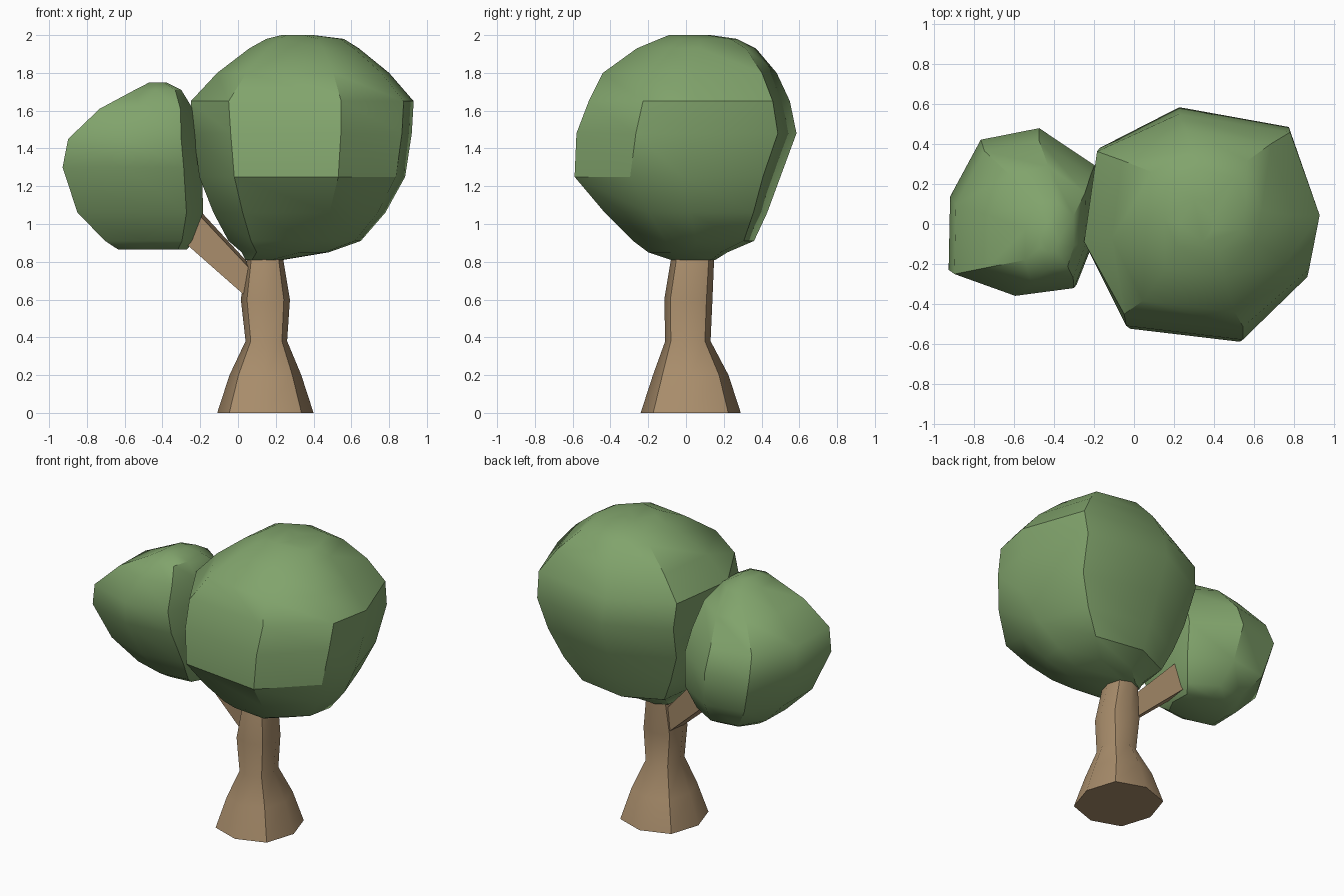
import bpy, bmesh, math
from mathutils import Vector

if "Cube" in bpy.data.objects:
    bpy.data.objects.remove(bpy.data.objects["Cube"])


def material(name, rgb):
    m = bpy.data.materials.new(name)
    m.diffuse_color = (*rgb, 1)
    m.use_nodes = True
    m.node_tree.nodes["Principled BSDF"].inputs["Base Color"].default_value = m.diffuse_color
    return m


LEAF = material("leaf_green", (0.22, 0.37, 0.15))
BARK = material("bark_brown", (0.40, 0.27, 0.15))


def loft(name, rings, mat, angle=36):
    """Skin a stack of equal-length vertex rings and cap both ends."""
    bm = bmesh.new()
    loops = [[bm.verts.new(p) for p in ring] for ring in rings]
    n = len(loops[0])
    for a, b in zip(loops, loops[1:]):
        for i in range(n):
            j = (i + 1) % n
            bm.faces.new((a[i], a[j], b[j], b[i]))
    bm.faces.new(loops[0][::-1])
    bm.faces.new(loops[-1])
    bmesh.ops.recalc_face_normals(bm, faces=bm.faces)
    me = bpy.data.meshes.new(name)
    bm.to_mesh(me)
    bm.free()
    me.materials.append(mat)
    ob = bpy.data.objects.new(name, me)
    bpy.context.collection.objects.link(ob)
    bpy.ops.object.select_all(action='DESELECT')
    ob.select_set(True)
    bpy.context.view_layer.objects.active = ob
    bpy.ops.object.shade_smooth_by_angle(angle=math.radians(angle))
    return ob


def fit(plan, sections):
    """Stretch a unit plan outline to (z, xmin, xmax, ymin, ymax) sections."""
    return [[((x0 + x1) / 2 + u * (x1 - x0) / 2,
              (y0 + y1) / 2 + v * (y1 - y0) / 2, z) for u, v in plan]
            for z, x0, x1, y0, y1 in sections]


def polygon(n, turn=0):
    return [(math.cos(2 * math.pi * i / n + turn), math.sin(2 * math.pi * i / n + turn))
            for i in range(n)]


# Trunk: slightly squared octagon, flared foot, pinched waist
D = 0.75
octagon = [(1, 0), (D, D), (0, 1), (-D, D), (-1, 0), (-D, -D), (0, -1), (D, -D)]
loft("trunk", fit(octagon, [
    (0.00, -0.11, 0.40, -0.24, 0.29),
    (0.20, -0.045, 0.335, -0.175, 0.225),
    (0.38, 0.04, 0.26, -0.11, 0.13),
    (0.60, 0.015, 0.275, -0.115, 0.14),
    (0.84, 0.05, 0.235, -0.075, 0.15)]), BARK, 43)

# Branch: square, widening outward into the small crown
start, end = Vector((0.12, 0.03, 0.63)), Vector((-0.31, 0.10, 1.05))
axis = (end - start).normalized()
side = axis.cross(Vector((0, 0, 1))).normalized()
up = side.cross(axis)
loft("branch", [[p + r * (side * c + up * s) for c, s in polygon(4, math.pi / 4)]
                for p, r in ((start, 0.08), (end, 0.12))], BARK)

# Large crown, with a small collar around the trunk top
loft("large_crown", fit([
    (-0.89, 0.65), (-0.2, 1), (0.75, 0.83), (1, 0.05), (0.91, -0.46),
    (0.35, -1), (-0.66, -0.88), (-1, -0.2)], [
    (0.81, 0.04, 0.24, -0.08, 0.155),
    (0.85, 0.02, 0.48, -0.20, 0.22),
    (0.91, -0.05, 0.65, -0.28, 0.36),
    (1.06, -0.13, 0.78, -0.43, 0.43),
    (1.25, -0.205, 0.885, -0.59, 0.50),
    (1.48, -0.235, 0.92, -0.58, 0.585),
    (1.65, -0.25, 0.93, -0.515, 0.55),
    (1.80, -0.11, 0.80, -0.44, 0.48),
    (1.93, 0.06, 0.64, -0.26, 0.37),
    (1.98, 0.15, 0.56, -0.14, 0.27),
    (2.00, 0.23, 0.40, -0.09, 0.13)]), LEAF)

# Small crown, its underside set back from the front
loft("small_crown", fit([
    (-0.54, 0.86), (0.24, 1), (0.98, 0.55), (1, -0.3), (0.74, -0.9),
    (-0.1, -1), (-0.97, -0.72), (-0.95, 0.17)], [
    (0.865, -0.64, -0.27, -0.06, 0.25),
    (0.91, -0.71, -0.235, -0.13, 0.33),
    (1.06, -0.86, -0.185, -0.23, 0.43),
    (1.30, -0.94, -0.19, -0.345, 0.48),
    (1.45, -0.91, -0.21, -0.36, 0.42),
    (1.61, -0.74, -0.24, -0.30, 0.29),
    (1.71, -0.55, -0.30, -0.23, 0.12),
    (1.75, -0.47, -0.38, -0.14, 0.02)]), LEAF)
